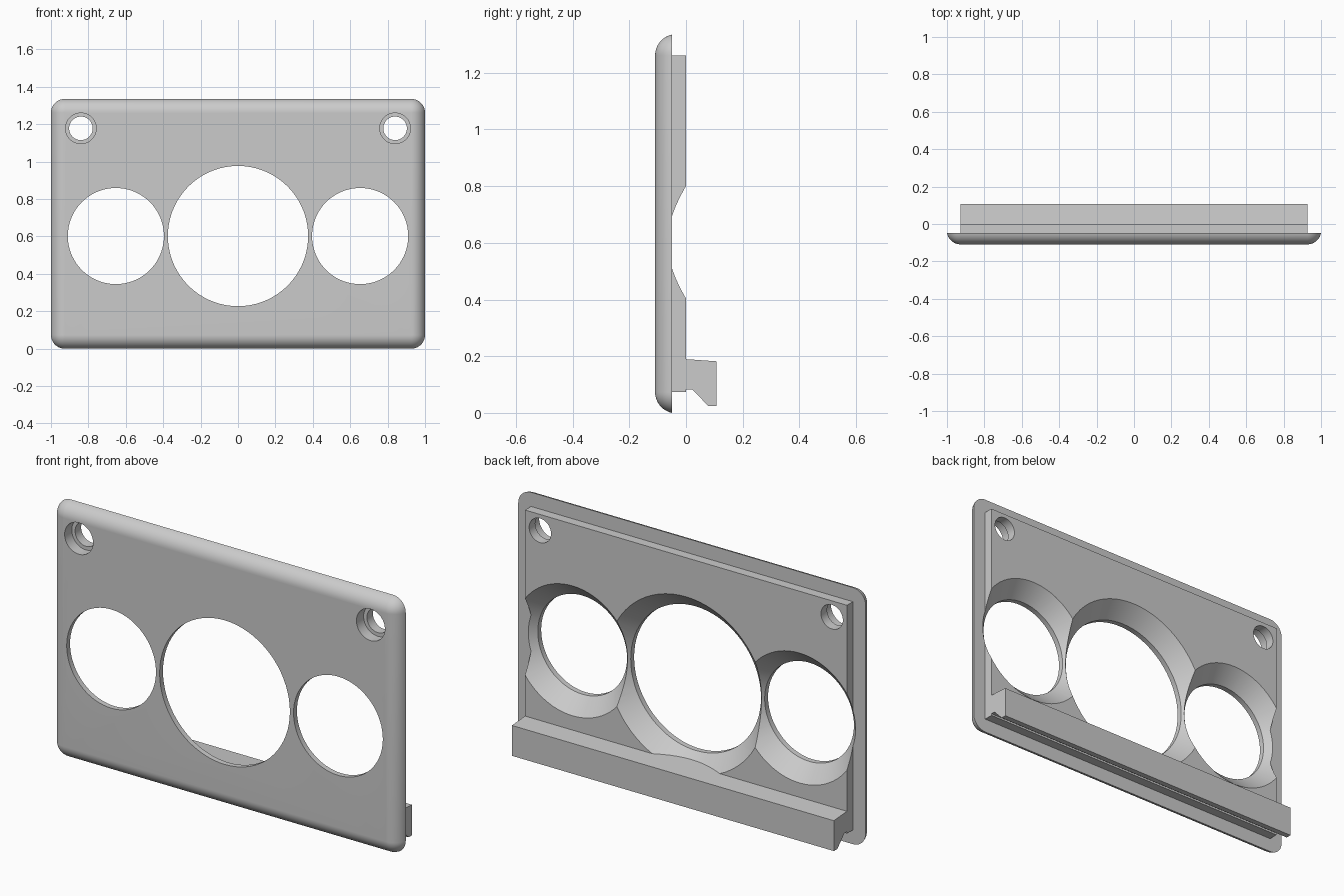
import bpy, bmesh
from math import sin, cos, pi, acos

old = bpy.data.objects.get("Cube")
if old:
    bpy.data.objects.remove(old, do_unlink=True)

grey = bpy.data.materials.new("plain_grey")
grey.use_nodes = True
grey.diffuse_color = (0.6, 0.6, 0.6, 1)
grey.node_tree.nodes["Principled BSDF"].inputs["Base Color"].default_value = grey.diffuse_color

HALF_W, Z_LOW, Z_HIGH = 0.9265, 0.0735, 1.2615   # flat core of the panel
FRONT, STEP, BACK, RADIUS = -0.109, -0.049, 0.0, 0.075


def loft(name, rings):
    """Skin equal rings of points and cap both ends."""
    bm = bmesh.new()
    loops = [[bm.verts.new(p) for p in ring] for ring in rings]
    n = len(loops[0])
    for a, b in zip(loops, loops[1:]):
        for i in range(n):
            j = (i + 1) % n
            bm.faces.new((a[i], a[j], b[j], b[i]))
    bm.faces.new(loops[0])
    bm.faces.new(loops[-1])
    bmesh.ops.remove_doubles(bm, verts=bm.verts, dist=1e-5)
    bmesh.ops.recalc_face_normals(bm, faces=bm.faces)
    mesh = bpy.data.meshes.new(name)
    bm.to_mesh(mesh)
    bm.free()
    mesh.materials.append(grey)
    obj = bpy.data.objects.new(name, mesh)
    bpy.context.collection.objects.link(obj)
    return obj


def rounded_ring(r, y, steps=10):
    """Core rectangle grown outward by r with round corners."""
    corners = [(HALF_W, Z_HIGH), (-HALF_W, Z_HIGH), (-HALF_W, Z_LOW), (HALF_W, Z_LOW)]
    return [(x + r * cos(a), y, z + r * sin(a))
            for k, (x, z) in enumerate(corners)
            for a in [(k + i / steps) * pi / 2 for i in range(steps + 1)]]


def turned_cutter(x, z, profile, n=72):
    """Round cutter along y from (radius, y) pairs."""
    cutter = loft("hole_cutter", [[(x + r * cos(2 * pi * i / n), y, z + r * sin(2 * pi * i / n))
                                   for i in range(n)] for r, y in profile])
    cutter.hide_render = True
    return cutter


def combine(obj, other, operation):
    mod = obj.modifiers.new(operation.lower(), "BOOLEAN")
    mod.operation, mod.solver, mod.object = operation, "EXACT", other
    bpy.context.view_layer.objects.active = obj
    bpy.ops.object.modifier_apply(modifier=mod.name)
    bpy.data.objects.remove(other, do_unlink=True)


# Front plate with rounded rim
centre = FRONT + RADIUS
last = acos((centre - STEP) / RADIUS)
panel = loft("front_panel", [rounded_ring(RADIUS * sin(last * i / 12), centre - RADIUS * cos(last * i / 12))
                             for i in range(13)])

# Raised plate on the back
back_plate = loft("back_plate", [[(x, y, z) for x, z in
                                  ((-HALF_W, Z_LOW), (HALF_W, Z_LOW), (HALF_W, Z_HIGH), (-HALF_W, Z_HIGH))]
                                 for y in (STEP - 0.02, BACK)])
combine(panel, back_plate, "UNION")

# Large openings, flared at 45 degrees toward the back
for x, r in ((0, 0.375), (-0.653, 0.257), (0.653, 0.257)):
    combine(panel, turned_cutter(x, 0.602, [(r, -0.2), (r, -0.081), (r + 0.131, 0.05)]), "DIFFERENCE")

# Counterbored screw holes
for x in (-0.84, 0.84):
    combine(panel, turned_cutter(x, 1.178, [(0.082, -0.2), (0.082, -0.05), (0.063, -0.05), (0.063, 0.05)], 48),
            "DIFFERENCE")

# Hooked rail along the lower back, rooted in the panel
rail_profile = [(STEP, 0.193), (0.108, 0.182), (0.108, 0.024), (0.079, 0.024), (0.022, 0.083), (STEP, 0.083)]
rail = loft("rail", [[(x, y, z) for y, z in rail_profile] for x in (-HALF_W, HALF_W)])
combine(panel, rail, "UNION")

bpy.ops.object.select_all(action="DESELECT")
panel.select_set(True)
bpy.context.view_layer.objects.active = panel
bpy.ops.object.shade_smooth_by_angle(angle=0.45)
